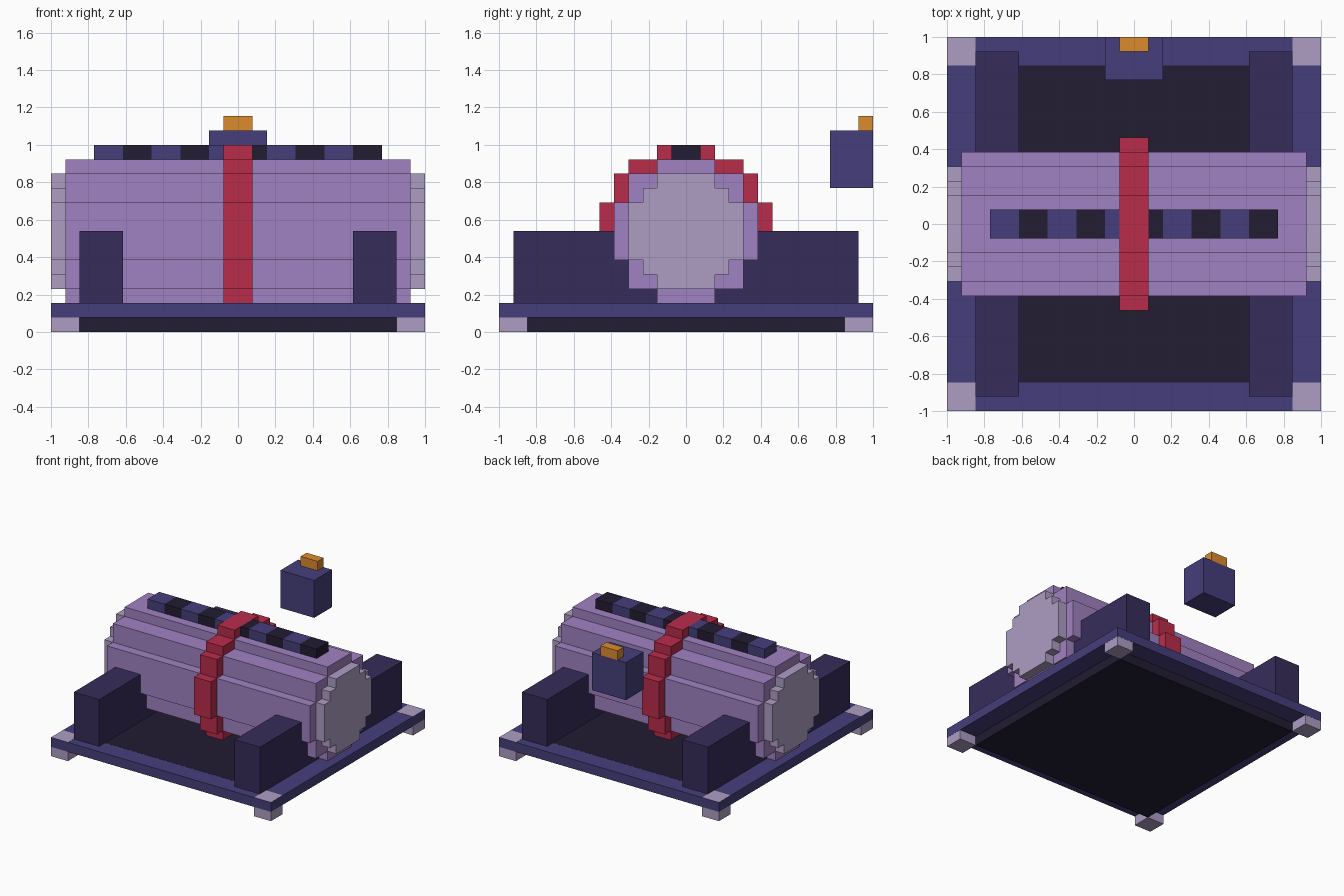
import bpy, bmesh

if "Cube" in bpy.data.objects:
    bpy.data.objects.remove(bpy.data.objects["Cube"])

U = 1 / 13   # one block unit; the model is 26 units wide
E = 0.013    # tiny offset (in units) that keeps overlapping faces apart


def material(name, hex_rgb):
    def linear(c):
        c /= 255
        return c / 12.92 if c <= 0.04045 else ((c + 0.055) / 1.055) ** 2.4
    m = bpy.data.materials.new(name)
    m.diffuse_color = [linear(int(hex_rgb[i:i + 2], 16)) for i in (0, 2, 4)] + [1]
    m.use_nodes = True
    m.node_tree.nodes["Principled BSDF"].inputs["Base Color"].default_value = m.diffuse_color
    return m


BLUE = material("indigo", "453E7B")
DARK = material("near_black", "221C32")
POST = material("dark_violet", "362C5A")
PURPLE = material("purple", "A182C2")
PALE = material("pale_lilac", "AE9EC4")
RED = material("red", "BA2C4B")
GOLD = material("gold", "DC8B2D")


def prism(name, outline, x0, x1, mat):
    """Extrude a (y, z) outline along x from x0 to x1, all in block units."""
    bm = bmesh.new()
    face = bm.faces.new([bm.verts.new((x0 * U, y * U, z * U)) for y, z in outline])
    new = bmesh.ops.extrude_face_region(bm, geom=[face])["geom"]
    verts = [v for v in new if isinstance(v, bmesh.types.BMVert)]
    bmesh.ops.translate(bm, verts=verts, vec=((x1 - x0) * U, 0, 0))
    bmesh.ops.recalc_face_normals(bm, faces=bm.faces)
    mesh = bpy.data.meshes.new(name)
    bm.to_mesh(mesh)
    bm.free()
    mesh.materials.append(mat)
    obj = bpy.data.objects.new(name, mesh)
    bpy.context.collection.objects.link(obj)
    return obj


def box(name, x, y, z, mat):
    outline = [(y[0], z[0]), (y[1], z[0]), (y[1], z[1]), (y[0], z[1])]
    return prism(name, outline, x[0], x[1], mat)


def stepped(levels):
    """Blocky round outline from (z_bottom, z_top, half_width) levels."""
    right = [p for z0, z1, w in levels for p in ((w, z0), (w, z1))]
    return right + [(-y, z) for y, z in reversed(right)]


def span(side, a, b):
    return (a, b) if side > 0 else (-b, -a)


# Base: dark deck, rim around it, and pale corner feet
box("deck", (-11, 11), (-11, 11), (0, 2 + E), DARK)
for s in (-1, 1):
    box("rim_long", (-13, 13), span(s, 11, 13), (1, 2), BLUE)
    box("rim_short", span(s, 11, 13), (-11, 11), (1, 2), BLUE)
    for t in (-1, 1):
        box("corner_foot", span(s, 11, 13 - E), span(t, 11, 13 - E), (0, 2 + E), PALE)

# Cradle bars running under the barrel
for s in (-1, 1):
    box("cradle_bar", span(s, 8, 11), (-12, 12), (2, 7), POST)

# Barrel body, end caps and the band round the middle
prism("barrel", stepped([(2, 3, 2), (3, 5, 4), (5, 9, 5), (9, 11, 4), (11, 12, 2)]),
      -12, 12, PURPLE)
cap = stepped([(3, 4, 2), (4, 5, 3), (5, 9, 4), (9, 10, 3), (10, 11, 2)])
for s in (-1, 1):
    prism("end_cap", cap, *span(s, 12, 13), PALE)
prism("band", stepped([(2, 3, 4), (3, 5, 5), (5, 9, 6), (9, 11, 5), (11, 12, 4), (12, 13, 2)]),
      -1, 1, RED)

# Striped ridge along the top, interrupted by the band
for i in range(10):
    a = -10 + 2 * i
    x = {-2: (-2, -1), 0: (1, 2)}.get(a, (a, a + 2))
    box("ridge_block", x, (-1, 1), (12, 13), DARK if i % 2 else BLUE)

# Floating block with its gold tip at the back
box("floating_block", (-2, 2), (10, 13), (10, 14), BLUE)
box("gold_tip", (-1, 1), (12, 13), (14, 15), GOLD)
